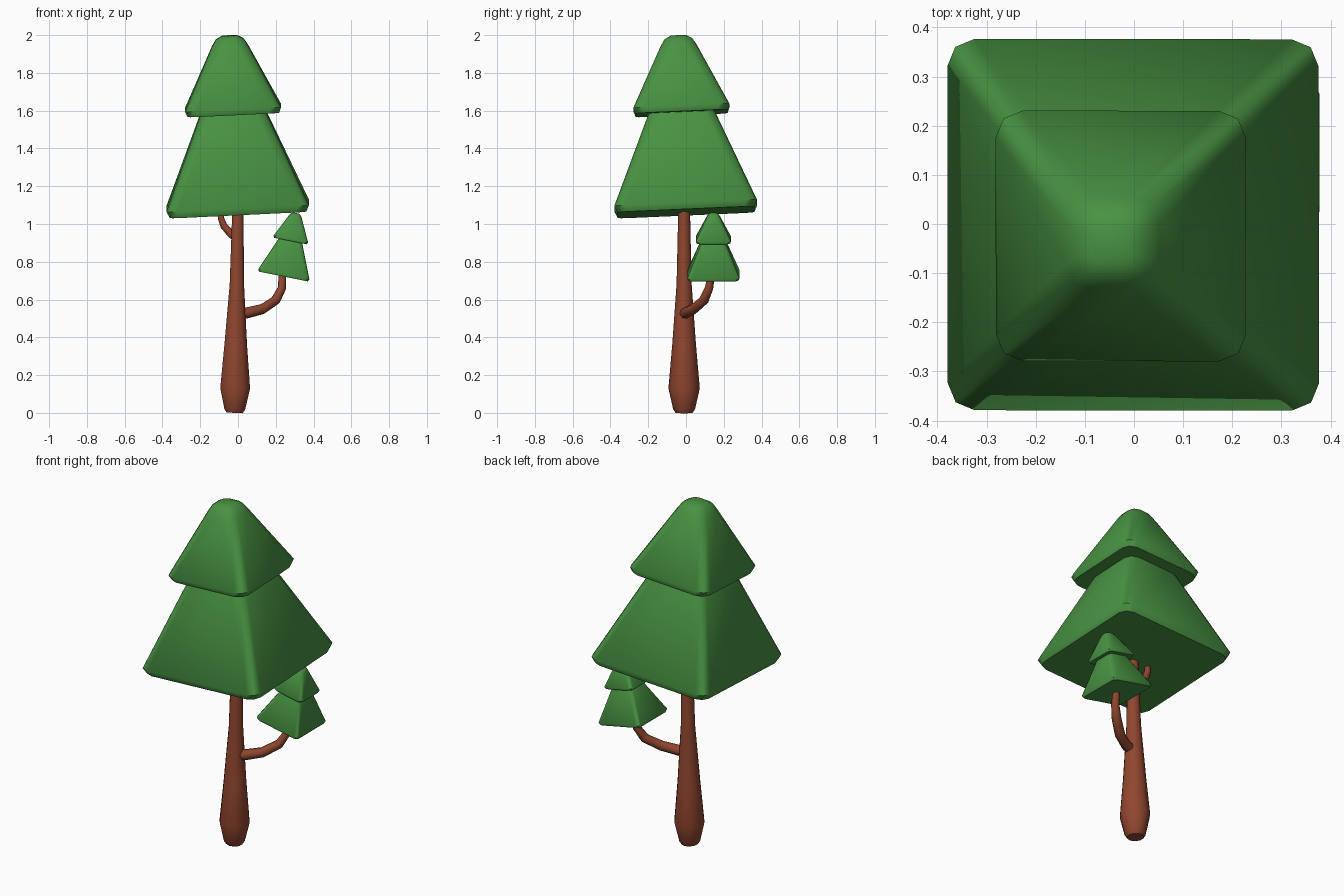
import bpy, bmesh, math
from mathutils import Vector

if "Cube" in bpy.data.objects:
    bpy.data.objects.remove(bpy.data.objects["Cube"])


def material(name, rgb):
    m = bpy.data.materials.new(name)
    m.diffuse_color = (*rgb, 1)
    m.use_nodes = True
    m.node_tree.nodes["Principled BSDF"].inputs["Base Color"].default_value = m.diffuse_color
    return m


GREEN = material("leaf green", (0.065, 0.29, 0.055))
BROWN = material("bark brown", (0.28, 0.062, 0.028))


def finish(name, bm, mat, angle):
    bmesh.ops.recalc_face_normals(bm, faces=bm.faces)
    me = bpy.data.meshes.new(name)
    bm.to_mesh(me)
    bm.free()
    me.materials.append(mat)
    ob = bpy.data.objects.new(name, me)
    bpy.context.collection.objects.link(ob)
    bpy.ops.object.select_all(action='DESELECT')
    ob.select_set(True)
    bpy.context.view_layer.objects.active = ob
    bpy.ops.object.shade_smooth_by_angle(angle=math.radians(angle))
    return ob


def skin(bm, rings):
    """Join rings of points into a closed skin."""
    loops = [[bm.verts.new(p) for p in r] for r in rings]
    n = len(loops[0])
    for a, b in zip(loops, loops[1:]):
        for i in range(n):
            j = (i + 1) % n
            bm.faces.new((a[i], a[j], b[j], b[i]))
    bm.faces.new(loops[0][::-1])
    bm.faces.new(loops[-1])


def rounded_square(half, h):
    c = min(0.055, 0.6 * half)
    pts = []
    for k in range(4):
        q = math.pi / 2 * k
        d = half - c
        cx = d if k in (0, 3) else -d
        cy = d if k < 2 else -d
        for s in range(3):
            a = q + s * math.pi / 4
            pts.append(Vector((cx + c * math.cos(a), cy + c * math.sin(a), h)))
    return pts


def foliage(name, profile, base, axis, scale):
    """Rounded square pyramid, leaning along axis."""
    rot = Vector((0, 0, 1)).rotation_difference(Vector(axis))
    bm = bmesh.new()
    skin(bm, [[Vector(base) + rot @ (p * scale) for p in rounded_square(r, h)]
              for h, r in profile])
    return finish(name, bm, GREEN, 50)


def limb(name, pts, sides=8):
    """Tapered tube through (x, y, z, radius) points."""
    path = [Vector(p[:3]) for p in pts]
    rings = []
    rot = None
    prev = Vector((0, 0, 1))
    for i, p in enumerate(path):
        t = (path[min(i + 1, len(path) - 1)] - path[max(i - 1, 0)]).normalized()
        step = prev.rotation_difference(t)
        rot = step @ rot if rot else step
        prev = t
        r = pts[i][3]
        rings.append([p + rot @ Vector((r * math.cos(a), r * math.sin(a), 0))
                      for a in (2 * math.pi * (k + 0.5) / sides for k in range(sides))])
    bm = bmesh.new()
    skin(bm, rings)
    return finish(name, bm, BROWN, 50)


# leaf tiers as (height, half width), shared by the big and small crowns
LOWER = [(0, 0.362), (0.035, 0.378), (0.55, 0.165), (0.75, 0.09)]
UPPER = [(0.525, 0.243), (0.555, 0.255), (0.885, 0.095), (0.92, 0.073), (0.938, 0.04)]
for label, base, axis, scale in (
        ("main", (0, 0, 1.062), (-0.048, -0.044, 1), 1),
        ("small", (0.24, 0.145, 0.722), (0.2, 0, 1), 0.365)):
    foliage(label + "_lower_foliage", LOWER, base, axis, scale)
    foliage(label + "_upper_foliage", UPPER, base, axis, scale)

# trunk
limb("trunk", [(-0.018, -0.01, 0, 0.045), (-0.017, -0.01, 0.02, 0.058),
               (-0.015, -0.01, 0.13, 0.083), (-0.012, -0.01, 0.36, 0.063),
               (-0.006, -0.01, 0.68, 0.04), (0, -0.01, 1.12, 0.03)], 10)

# branch holding the small crown
limb("side_branch", [(0.0, -0.01, 0.525, 0.03), (0.05, 0.0, 0.53, 0.03),
                     (0.13, 0.04, 0.55, 0.028), (0.2, 0.095, 0.597, 0.026),
                     (0.232, 0.122, 0.66, 0.022), (0.236, 0.135, 0.74, 0.019)])

# short branch under the main crown
limb("short_branch", [(-0.005, -0.005, 0.925, 0.024), (-0.04, 0, 0.95, 0.022),
                      (-0.075, 0.005, 0.99, 0.02), (-0.09, 0.005, 1.03, 0.018),
                      (-0.09, 0.005, 1.09, 0.016)])
